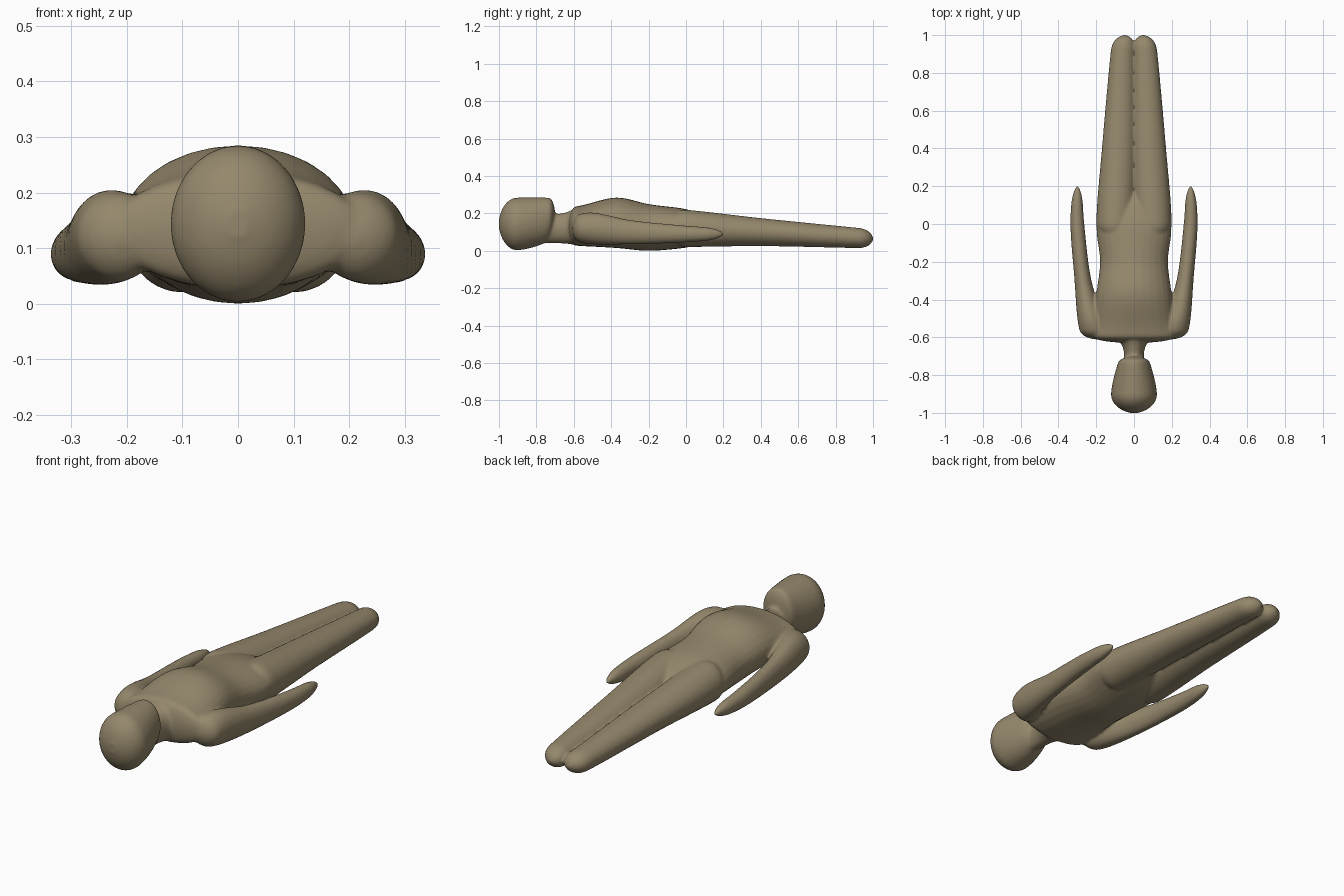
import bpy
import bmesh
import math
from mathutils import Vector

default_cube = bpy.data.objects.get("Cube")
if default_cube:
    bpy.data.objects.remove(default_cube)

SIDES = 28
STATIONS = 40


def make_material(name, colour):
    material = bpy.data.materials.new(name)
    material.use_nodes = True
    material.diffuse_color = colour
    shader = material.node_tree.nodes["Principled BSDF"]
    shader.inputs["Base Color"].default_value = colour
    return material


def slope(keys, index):
    """Rate of change of the cross-section around one key."""
    before = keys[max(index - 1, 0)]
    after = keys[min(index + 1, len(keys) - 1)]
    return (Vector(after[1:]) - Vector(before[1:])) / (after[0] - before[0])


def section_at(keys, y):
    """Smoothly blend the keyed cross-sections at a position along the part."""
    index = 0
    while index < len(keys) - 2 and y > keys[index + 1][0]:
        index += 1
    start, end = keys[index], keys[index + 1]
    span = end[0] - start[0]
    t = (y - start[0]) / span
    ease = t * t * (3 - 2 * t)
    section = Vector(start[1:]).lerp(Vector(end[1:]), ease)
    section += slope(keys, index) * span * t * (1 - t) ** 2
    section -= slope(keys, index + 1) * span * t * t * (1 - t)
    return section


def dome(distance, length):
    """Scale that rounds off an end over the given length."""
    reach = min(distance / length, 1)
    return max(0.2, math.sqrt(max(0, 1 - (1 - reach) ** 2)))


def add_part(bm, keys, front_cap, back_cap, side=1):
    """Loft ovals keyed as (y, centre x, centre z, half width, half height)."""
    first, last = keys[0][0], keys[-1][0]
    rings = []
    for station in range(STATIONS + 1):
        # Stations crowd towards both rounded ends
        along = (1 - math.cos(math.pi * station / STATIONS)) / 2
        y = first + (last - first) * along
        x, z, width, height = section_at(keys, y)
        scale = dome(y - first, front_cap) * dome(last - y, back_cap)
        ring = []
        for step in range(SIDES):
            angle = math.tau * step / SIDES
            across = x + width * scale * math.cos(angle)
            up = z + height * scale * math.sin(angle)
            ring.append(bm.verts.new((side * across, y, up)))
        rings.append(ring)
    faces = [bm.faces.new(rings[0]), bm.faces.new(rings[-1])]
    for near, far in zip(rings, rings[1:]):
        for step in range(SIDES):
            after = (step + 1) % SIDES
            faces.append(bm.faces.new((near[step], far[step], far[after], near[after])))
    bmesh.ops.recalc_face_normals(bm, faces=faces)


head = [(-1, 0, .145, .12, .14), (-.88, 0, .145, .12, .14),
        (-.75, 0, .165, .09, .12), (-.7, 0, .19, .07, .09)]
neck = [(-.8, 0, .12, .06, .08), (-.67, 0, .12, .055, .08), (-.57, 0, .13, .1, .1)]
torso = [(-.63, 0, .13, .24, .1), (-.55, 0, .135, .22, .11), (-.37, 0, .15, .2, .135),
         (-.2, 0, .125, .18, .125), (0, 0, .12, .2, .105), (.2, 0, .11, .16, .08)]
leg = [(-.1, .1, .12, .08, .1), (0, .1, .12, .1, .1), (.4, .08, .1, .09, .075),
       (.9, .06, .07, .065, .055), (1, .05, .065, .06, .05)]
arm = [(-.61, .2, .12, .08, .07), (-.5, .23, .12, .07, .085), (-.3, .27, .1, .045, .065),
       (0, .3, .09, .037, .045), (.2, .3, .09, .025, .03)]

bm = bmesh.new()
add_part(bm, head, front_cap=.1, back_cap=.03)
add_part(bm, neck, front_cap=.02, back_cap=.02)
add_part(bm, torso, front_cap=.04, back_cap=.25)
for side in (-1, 1):
    add_part(bm, leg, front_cap=.1, back_cap=.07, side=side)
    add_part(bm, arm, front_cap=.05, back_cap=.1, side=side)

mesh = bpy.data.meshes.new("body")
bm.to_mesh(mesh)
bm.free()
mesh.materials.append(make_material("khaki clay", (.3, .245, .15, 1)))
body = bpy.data.objects.new("body", mesh)
bpy.context.collection.objects.link(body)

# Fuse head, torso and limbs into one soft skin
fuse = body.modifiers.new("fuse", "REMESH")
fuse.mode = "VOXEL"
fuse.voxel_size = .008
fuse.use_smooth_shade = True
soften = body.modifiers.new("soften", "SMOOTH")
soften.factor = .5
soften.iterations = 6
